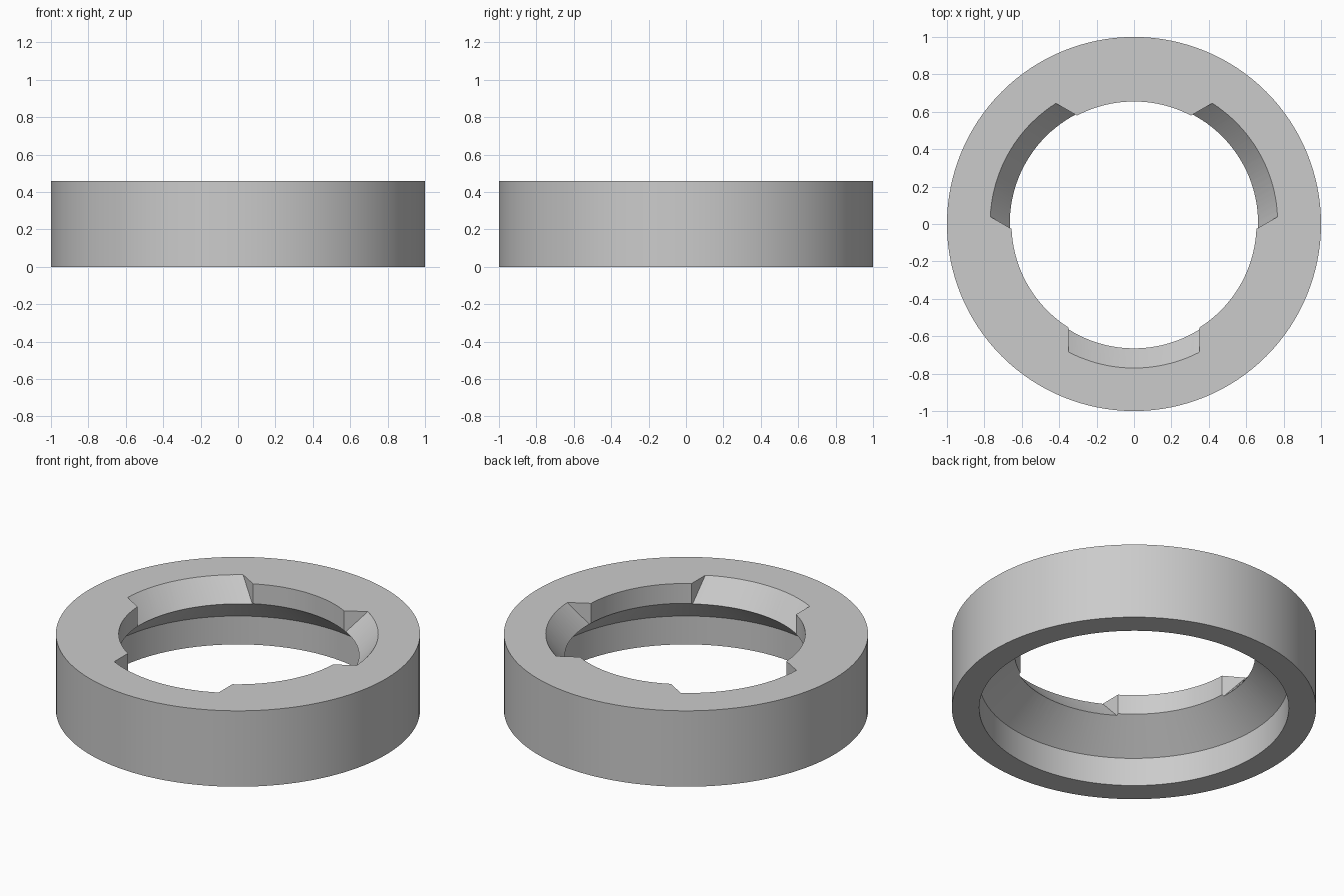
import bpy, bmesh
from math import cos, sin, pi, sqrt
from mathutils import Matrix

if "Cube" in bpy.data.objects:
    bpy.data.objects.remove(bpy.data.objects["Cube"], do_unlink=True)

SEGMENTS = 128
HEIGHT = 0.46

grey = bpy.data.materials.new("plain_grey")
grey.use_nodes = True
colour = (0.6, 0.6, 0.6, 1)
grey.diffuse_color = colour
grey.node_tree.nodes["Principled BSDF"].inputs["Base Color"].default_value = colour


def make_object(name, bm):
    bmesh.ops.recalc_face_normals(bm, faces=bm.faces)
    mesh = bpy.data.meshes.new(name)
    bm.to_mesh(mesh)
    bm.free()
    mesh.materials.append(grey)
    obj = bpy.data.objects.new(name, mesh)
    bpy.context.collection.objects.link(obj)
    return obj


def bridge(bm, a, b):
    for i in range(len(a)):
        j = (i + 1) % len(a)
        bm.faces.new((a[i], a[j], b[j], b[i]))


# Ring body: closed radius/height profile turned around z
profile = [(1, 0), (1, HEIGHT), (0.655, HEIGHT), (0.655, 0.34), (0.85, 0.172), (0.85, 0)]
bm = bmesh.new()
loops = []
for r, z in profile:
    angles = [2 * pi * i / SEGMENTS for i in range(SEGMENTS)]
    loops.append([bm.verts.new((r * cos(a), r * sin(a), z)) for a in angles])
for k, loop in enumerate(loops):
    bridge(bm, loop, loops[(k + 1) % len(loops)])
ring = make_object("ring", bm)


# Notch cutters: straight sides and a sloping conical floor, three around the ring
def notch_outline(bm, r, z, turn, half=0.35, steps=24):
    xs = [half * (2 * i / steps - 1) for i in range(steps + 1)]
    points = [(x, -sqrt(r * r - x * x), z) for x in xs]
    points += [(half, -0.3, z), (-half, -0.3, z)]
    return [bm.verts.new(turn @ Matrix.Translation(p).translation) for p in points]


bm = bmesh.new()
for k in range(3):
    turn = Matrix.Rotation(2 * pi * k / 3, 3, 'Z')
    low = notch_outline(bm, 0.598, 0.25, turn)
    high = notch_outline(bm, 0.803, 0.50, turn)
    bridge(bm, low, high)
    bm.faces.new(low)
    bm.faces.new(high)
cutter = make_object("notch_cutter", bm)

# Cut the notches and keep the finished mesh
cut = ring.modifiers.new("notches", 'BOOLEAN')
cut.operation = 'DIFFERENCE'
cut.solver = 'EXACT'
cut.object = cutter
bpy.ops.object.select_all(action='DESELECT')
bpy.context.view_layer.objects.active = ring
ring.select_set(True)
bpy.ops.object.modifier_apply(modifier=cut.name)
bpy.data.objects.remove(cutter, do_unlink=True)
bpy.ops.object.shade_smooth_by_angle(angle=0.5)
